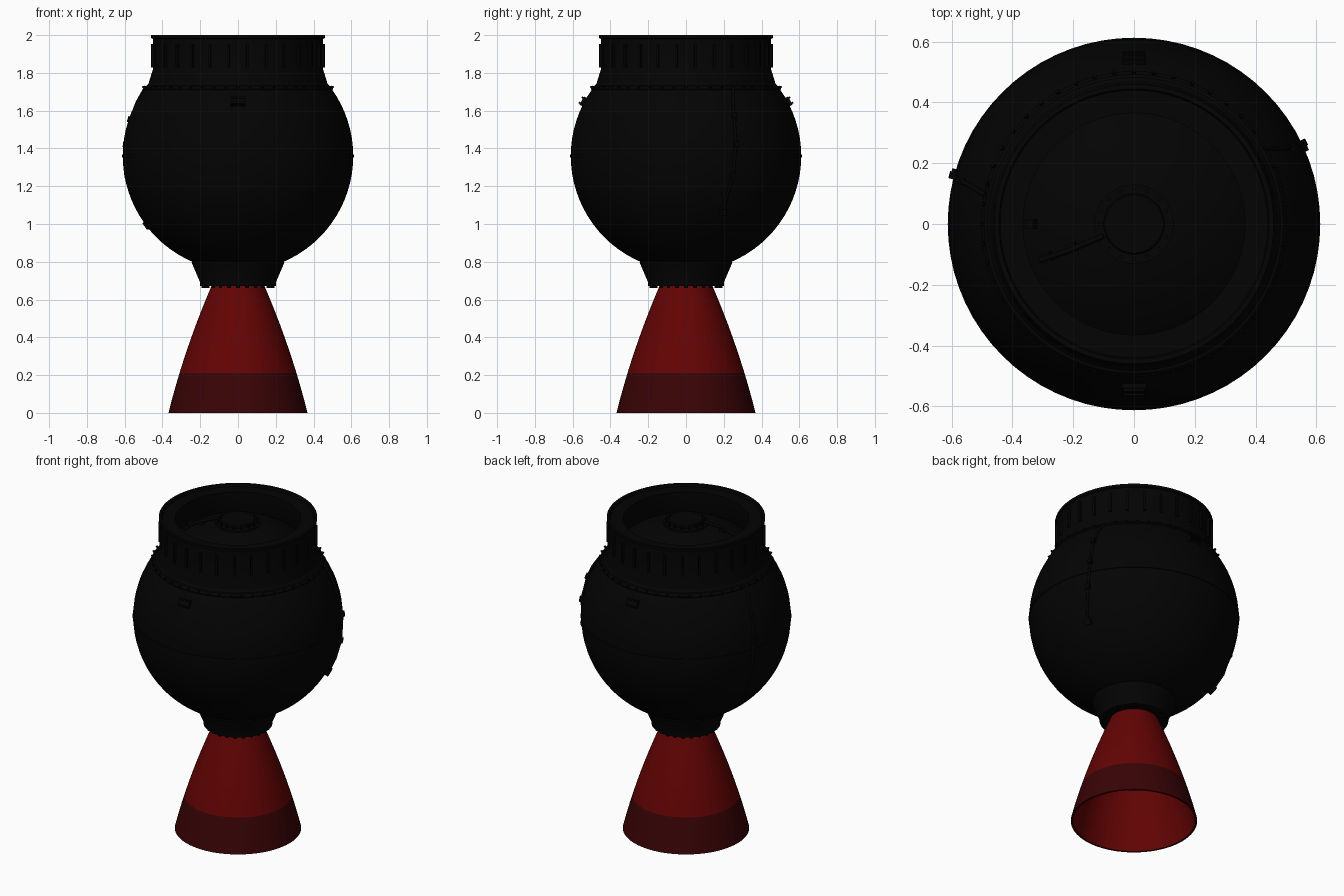
import bpy, bmesh, math
from math import pi, sin, cos, radians
from mathutils import Vector, Matrix

cube = bpy.data.objects.get("Cube")
if cube:
    bpy.data.objects.remove(cube, do_unlink=True)

R, CZ = 0.61, 1.36  # casing radius and centre height


def material(name, rgb):
    m = bpy.data.materials.new(name)
    m.use_nodes = True
    m.diffuse_color = (*rgb, 1)
    m.node_tree.nodes["Principled BSDF"].inputs["Base Color"].default_value = (*rgb, 1)
    return m


black = material("black", (0.001, 0.001, 0.001))
red = material("red", (0.125, 0.001, 0.001))
dark_red = material("dark red", (0.04, 0.001, 0.0015))


def finish(name, bm, *mats):
    bmesh.ops.recalc_face_normals(bm, faces=bm.faces)
    mesh = bpy.data.meshes.new(name)
    bm.to_mesh(mesh)
    bm.free()
    for m in mats:
        mesh.materials.append(m)
    ob = bpy.data.objects.new(name, mesh)
    bpy.context.collection.objects.link(ob)
    bpy.ops.object.select_all(action='DESELECT')
    ob.select_set(True)
    bpy.context.view_layer.objects.active = ob
    bpy.ops.object.shade_smooth_by_angle(angle=radians(35))
    return ob


def lathe(name, profile, *mats, closed=False, steps=72):
    """Spin an (r, z) profile about the z axis."""
    bm = bmesh.new()
    vs = [bm.verts.new((r, 0, z)) for r, z in profile]
    pairs = list(zip(vs, vs[1:])) + ([(vs[-1], vs[0])] if closed else [])
    es = [bm.edges.new(p) for p in pairs]
    bmesh.ops.spin(bm, geom=vs + es, cent=(0, 0, 0), axis=(0, 0, 1),
                   angle=2 * pi, steps=steps)
    bmesh.ops.remove_doubles(bm, verts=bm.verts, dist=1e-5)
    return finish(name, bm, *mats)


def add_box(bm, size, matrix):
    bmesh.ops.create_cube(bm, size=1, matrix=matrix @ Matrix.Diagonal((*size, 1)))


def around(angle, r, z, tilt=0):
    """Frame at an azimuth with its x axis pointing outward."""
    return (Matrix.Rotation(angle, 4, 'Z') @ Matrix.Translation((r, 0, z))
            @ Matrix.Rotation(tilt, 4, 'Y'))


def bolt_ring(name, count, r, z, size, h, tilt=0):
    bm = bmesh.new()
    for i in range(count):
        bmesh.ops.create_cone(bm, cap_ends=True, segments=6, radius1=size, radius2=size,
                              depth=h, matrix=around(2 * pi * i / count, r, z, tilt))
    finish(name, bm, black)


def on_casing(z, azimuth, lift=0.0):
    r = math.sqrt(R * R - (z - CZ) ** 2)
    a = radians(azimuth)
    n = Vector((r * cos(a), r * sin(a), z - CZ)).normalized()
    return Vector((0, 0, CZ)) + n * (R + lift)


def casing_frame(z, azimuth, lift):
    """Frame on the casing surface with its x axis along the normal."""
    p = on_casing(z, azimuth, lift)
    n = p - Vector((0, 0, CZ))
    return Matrix.Translation(p) @ n.to_track_quat('X', 'Z').to_matrix().to_4x4()


def tube(name, points, radius):
    cu = bpy.data.curves.new(name, 'CURVE')
    cu.dimensions = '3D'
    cu.bevel_depth = radius
    cu.bevel_resolution = 2
    cu.use_fill_caps = True
    sp = cu.splines.new('POLY')
    sp.points.add(len(points) - 1)
    for p, co in zip(sp.points, points):
        p.co = (*co, 1)
    cu.materials.append(black)
    ob = bpy.data.objects.new(name, cu)
    bpy.context.collection.objects.link(ob)


# Spherical casing with weld seam
arc = [(R * sin(pi * i / 40), CZ + R * cos(pi * i / 40)) for i in range(41)]
arc[0], arc[-1] = (0, CZ + R), (0, CZ - R)
lathe("casing", arc, black)
lathe("equator_seam", [(0.60, 1.348), (0.613, 1.352), (0.613, 1.368), (0.60, 1.372)],
      black, closed=True)

# Upper flange with bolts
lathe("upper_flange", [(0.44, 1.705), (0.498, 1.705), (0.503, 1.715),
                       (0.492, 1.73), (0.475, 1.735), (0.44, 1.735)],
      black, closed=True)
bolt_ring("upper_flange_bolts", 48, 0.499, 1.722, 0.007, 0.018, radians(40))

# Adapter skirt with an inward shelf
lathe("adapter_skirt", [(0.475, 1.72), (0.472, 1.75), (0.45, 1.82), (0.45, 1.98),
                        (0.46, 1.985), (0.46, 2.0), (0.445, 2.0), (0.44, 1.985),
                        (0.365, 1.985), (0.365, 1.83), (0.42, 1.74)],
      black, closed=True)
bm = bmesh.new()
for i in range(28):
    add_box(bm, (0.018, 0.014, 0.125), around(2 * pi * (i + .5) / 28, 0.453, 1.89))
finish("skirt_ribs", bm, black)

# Igniter hub inside the skirt
lathe("igniter_hub", [(0, 1.988), (0.095, 1.988), (0.10, 1.982), (0.10, 1.967),
                      (0.13, 1.967), (0.13, 1.94), (0, 1.94)], black)
bolt_ring("hub_bolts", 16, 0.115, 1.97, 0.007, 0.02)
tube("igniter_lead", [(-0.10, -0.04, 1.975), (-0.15, -0.06, 1.965),
                      (-0.22, -0.09, 1.94), (-0.31, -0.12, 1.89)], 0.009)
bm = bmesh.new()
for z, az in ((1.93, 201), (1.89, 201), (1.87, 180)):
    add_box(bm, (0.024, 0.03, 0.035), casing_frame(z, az, 0.006))
finish("lead_clamps", bm, black)

# Side conduits: rail, clips and end connector
conduits = {
    "left_conduit": [(1.72, 30), (1.64, 27), (1.57, 26), (1.42, 25.5),
                     (1.26, 24), (1.15, 22), (1.07, 20.5)],
    "right_conduit": [(1.72, 169), (1.64, 167), (1.55, 166), (1.42, 165),
                      (1.26, 164), (1.12, 164), (1.0, 164)],
}
for name, path in conduits.items():
    tube(name, [on_casing(z, az, 0.008) for z, az in path], 0.008)
    bm = bmesh.new()
    for z, az in path[2:5]:
        add_box(bm, (0.026, 0.024, 0.03), casing_frame(z, az, 0.008))
    add_box(bm, (0.03, 0.04, 0.04), casing_frame(*path[-1], 0.006))
    finish(name + "_clips", bm, black)

# Lug brackets at front and back
for name, az in (("front_lug", -90), ("back_lug", 90)):
    bm = bmesh.new()
    base = around(radians(az), 0, CZ, -radians(28))
    add_box(bm, (0.03, 0.08, 0.05), base @ Matrix.Translation((R, 0, 0)))
    for dz in (-0.016, 0.016):
        add_box(bm, (0.02, 0.07, 0.010), base @ Matrix.Translation((R + 0.014, 0, dz)))
    finish(name, bm, black)

# Nozzle collar and bolts
lathe("nozzle_collar", [(0.23, 0.83), (0.245, 0.795), (0.20, 0.69), (0.20, 0.672),
                        (0.14, 0.672), (0.14, 0.72), (0.10, 0.83)], black, closed=True)
bolt_ring("collar_bolts", 24, 0.185, 0.668, 0.010, 0.014)

# Nozzle bell: curved wall with a lip, darker band outside near the exit
BAND = 0.21
outer = [(0.368 - 0.248 * z - 0.135 * z * z, z)
         for z in (0.70, 0.655, 0.57, 0.48, 0.39, 0.30, BAND, 0.14, 0.07, 0.0)]
inner = [(r - 0.012, z) for r, z in reversed(outer)]
bell = lathe("nozzle_bell", outer + inner, red, dark_red, closed=True)
for p in bell.data.polygons:
    c = p.center
    outward = p.normal.x * c.x + p.normal.y * c.y > 0.01
    if c.z < 0.001 or (outward and c.z < BAND):
        p.material_index = 1
lathe("nozzle_throat", [(0.124, 0.69), (0.07, 0.735), (0, 0.74)], red)
